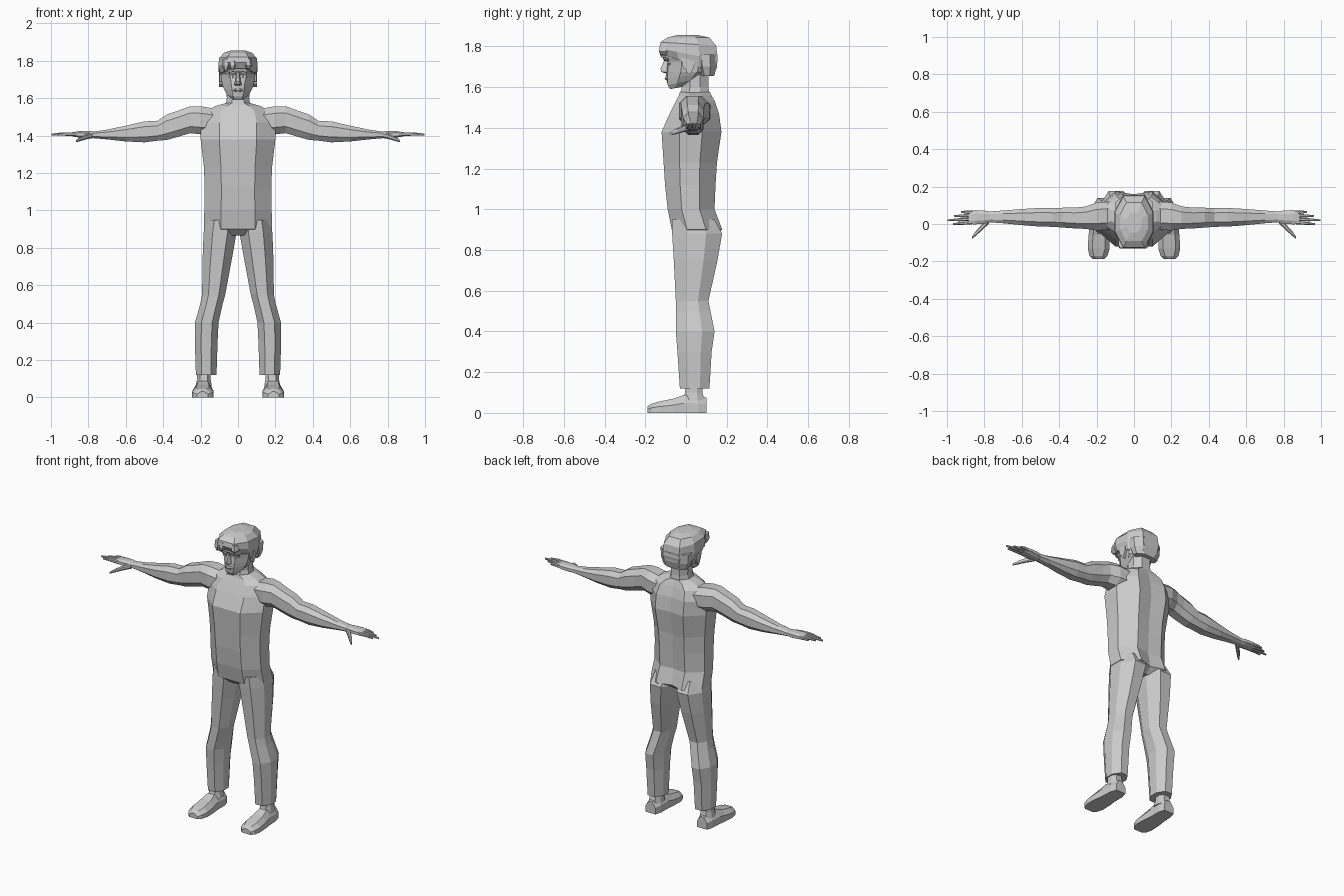
import bpy, bmesh
from mathutils import Vector

grey = bpy.data.materials.new("plain_grey")
grey.diffuse_color = (0.6, 0.6, 0.6, 1)


def loft(name, rings, mirror=False):
    """Skin a list of equal-length rings, cap both ends."""
    bm = bmesh.new()
    vs = [[bm.verts.new(p) for p in r] for r in rings]
    n = len(rings[0])
    for a, b in zip(vs, vs[1:]):
        for i in range(n):
            j = (i + 1) % n
            bm.faces.new((a[i], a[j], b[j], b[i]))
    bm.faces.new(vs[0])
    bm.faces.new(vs[-1])
    bmesh.ops.recalc_face_normals(bm, faces=bm.faces)
    me = bpy.data.meshes.new(name)
    bm.to_mesh(me)
    bm.free()
    me.materials.append(grey)
    ob = bpy.data.objects.new(name, me)
    bpy.context.collection.objects.link(ob)
    if mirror:
        ob.modifiers.new("mirror", 'MIRROR').use_mirror_merge = False
    return ob


def level(z, hw, yf, yb, f=0.5, cx=0, tilt=0, cf=0, cb=0):
    """Ten-sided horizontal section; cf and cb shift the front and back centre."""
    d = yb - yf
    half = [(f * hw, yf), (hw, yf + .3 * d), (hw, yf + .68 * d), (f * hw, yb)]
    pts = [(0, yf + cf)] + half + [(0, yb + cb)] + [(-x, y) for x, y in half[::-1]]
    return [(cx + x, y, z + tilt * (y - yf)) for x, y in pts]


def section(x, y, z, ry, rz):
    """Eight-sided section across the x axis."""
    k = 0.5
    return [(x, y + a * ry, z + b * rz) for a, b in
            ((1, k), (k, 1), (-k, 1), (-1, k), (-1, -k), (-k, -1), (k, -1), (1, -k))]


# Torso with a shallow spine groove
loft("torso", [
    level(.865, .05, -.03, .11),
    level(.90, .183, -.07, .178, cb=-.03),
    level(1.0, .18, -.09, .14, cb=-.01),
    level(1.12, .178, -.103, .145, cb=-.01),
    level(1.23, .182, -.11, .152, cb=-.012),
    level(1.38, .20, -.12, .174, cb=-.015),
    level(1.47, .20, -.08, .162, cb=-.012),
    level(1.53, .175, -.05, .142, cb=-.01),
    level(1.558, .12, -.035, .125),
    level(1.575, .062, -.03, .118)])

# Trouser legs
loft("leg", [level(z, hw, yf, yb, .45, cx) for z, cx, hw, yf, yb in (
    (.95, .09, .08, -.07, .14), (.88, .096, .088, -.068, .177),
    (.75, .11, .079, -.06, .155), (.55, .13, .062, -.05, .11),
    (.50, .142, .06, -.05, .12), (.40, .167, .063, -.05, .14),
    (.30, .17, .061, -.042, .126), (.12, .17, .055, -.03, .115))], True)

# Ankles and shoes
loft("ankle", [level(z, hw, yf, yb, .55, .183) for z, hw, yf, yb in (
    (.06, .043, -.015, .09), (.10, .036, -.005, .082), (.14, .036, 0, .08))], True)
loft("shoe", [[(a, y, 0), (a, y, .55 * t), (a + .024, y, t), (b - .024, y, t),
               (b, y, .55 * t), (b, y, 0)] for y, a, b, t in (
    (.10, .15, .22, .075), (.06, .138, .232, .085), (-.01, .138, .236, .088),
    (-.06, .132, .243, .07), (-.13, .13, .247, .056), (-.17, .142, .238, .045),
    (-.188, .16, .22, .032))], True)

# Arms, from inside the shoulder to the wrist
loft("arm", [section(*s) for s in (
    (.13, .045, 1.475, .075, .07), (.20, .04, 1.482, .075, .075),
    (.255, .034, 1.485, .06, .072), (.31, .032, 1.467, .056, .07),
    (.38, .034, 1.445, .053, .068), (.43, .035, 1.426, .05, .053),
    (.50, .036, 1.42, .05, .056), (.60, .037, 1.411, .043, .042),
    (.70, .038, 1.406, .034, .026), (.77, .038, 1.404, .029, .018))], True)

# Hands: palm, four fingers and a thumb
loft("palm", [section(*s) for s in (
    (.755, .038, 1.404, .026, .017), (.80, .037, 1.405, .035, .02),
    (.85, .036, 1.407, .038, .017), (.885, .034, 1.407, .034, .011))], True)
for name, y0, y1, tip in (("index_finger", .008, .0, .968), ("middle_finger", .026, .02, .997),
                          ("ring_finger", .044, .043, .962), ("little_finger", .062, .065, .925)):
    ym = (y0 + y1) / 2
    loft(name, [section(.86, y0, 1.407, .009, .011),
                section((.87 + tip) / 2, ym, 1.409, .0085, .009),
                section(tip, y1, 1.406, .004, .005)], True)
loft("thumb", [section(*s) for s in (
    (.775, .02, 1.402, .018, .015), (.81, -.015, 1.394, .016, .014),
    (.845, -.05, 1.381, .013, .011), (.867, -.074, 1.37, .006, .006))], True)

# Neck
loft("neck", [level(1.55, .068, -.035, .118), level(1.60, .06, -.02, .11),
              level(1.68, .062, -.02, .11)])

# Head, chin to crown
loft("head", [
    level(1.59, .03, -.078, .0, .7, tilt=.2),
    level(1.61, .06, -.09, .07, .42, tilt=.2),
    level(1.645, .076, -.09, .10, .42, tilt=.1, cf=-.008),
    level(1.675, .085, -.09, .125, .42, cf=-.008),
    level(1.705, .089, -.087, .13, .45, cf=-.006),
    level(1.725, .09, -.086, .13, .5, cf=-.006),
    level(1.745, .092, -.102, .135, .5),
    level(1.80, .09, -.10, .13),
    level(1.83, .06, -.06, .09)])

# Facial features
loft("nose", [level(1.738, .009, -.104, -.06), level(1.69, .015, -.125, -.06),
              level(1.675, .02, -.122, -.06), level(1.668, .014, -.105, -.06)])
loft("lips", [level(1.652, .016, -.1, -.07), level(1.643, .026, -.105, -.07),
              level(1.634, .016, -.1, -.07)])
loft("eye", [level(z, hw, -.093, -.07, .6, .036) for z, hw in
             ((1.722, .009), (1.715, .015), (1.708, .009))], True)
loft("eyebrow", [[(x, -.112 + b, z), (x, -.09, z), (x, -.09, z - .011), (x, -.108 + b, z - .011)]
                 for x, z, b in ((.010, 1.738, 0), (.045, 1.748, 0), (.072, 1.74, .025))], True)
loft("ear", [[(x, y, z) for y, z in ((.0, 1.675), (.018, 1.66), (.04, 1.70),
                                    (.038, 1.73), (.01, 1.735))] for x in (.08, .102)], True)

# Hair cap, low at the nape, with sideburns and swept fringe locks
loft("hair", [
    level(1.76, .094, -.112, .142, .52, tilt=-.36),
    level(1.79, .105, -.13, .156, .56, tilt=-.2),
    level(1.82, .101, -.125, .148, .56, tilt=-.06),
    level(1.843, .074, -.092, .115, .55),
    level(1.855, .04, -.045, .06)])
loft("nape_hair", [level(1.655, .078, .07, .138), level(1.70, .096, .05, .152),
                   level(1.76, .10, .04, .155)])
loft("sideburn", [[(x, y, z) for y, z in ((-.03, 1.76), (.035, 1.755), (.005, 1.685), (-.012, 1.69))]
                  for x in (.08, .098)], True)
for x, drop in ((-.065, 1.745), (-.03, 1.752), (.055, 1.758)):
    loft("fringe_lock", [level(drop, .007, -.122, -.09, cx=x),
                         level(1.775, .022, -.132, -.08, cx=x),
                         level(1.81, .018, -.128, -.07, cx=x)])
